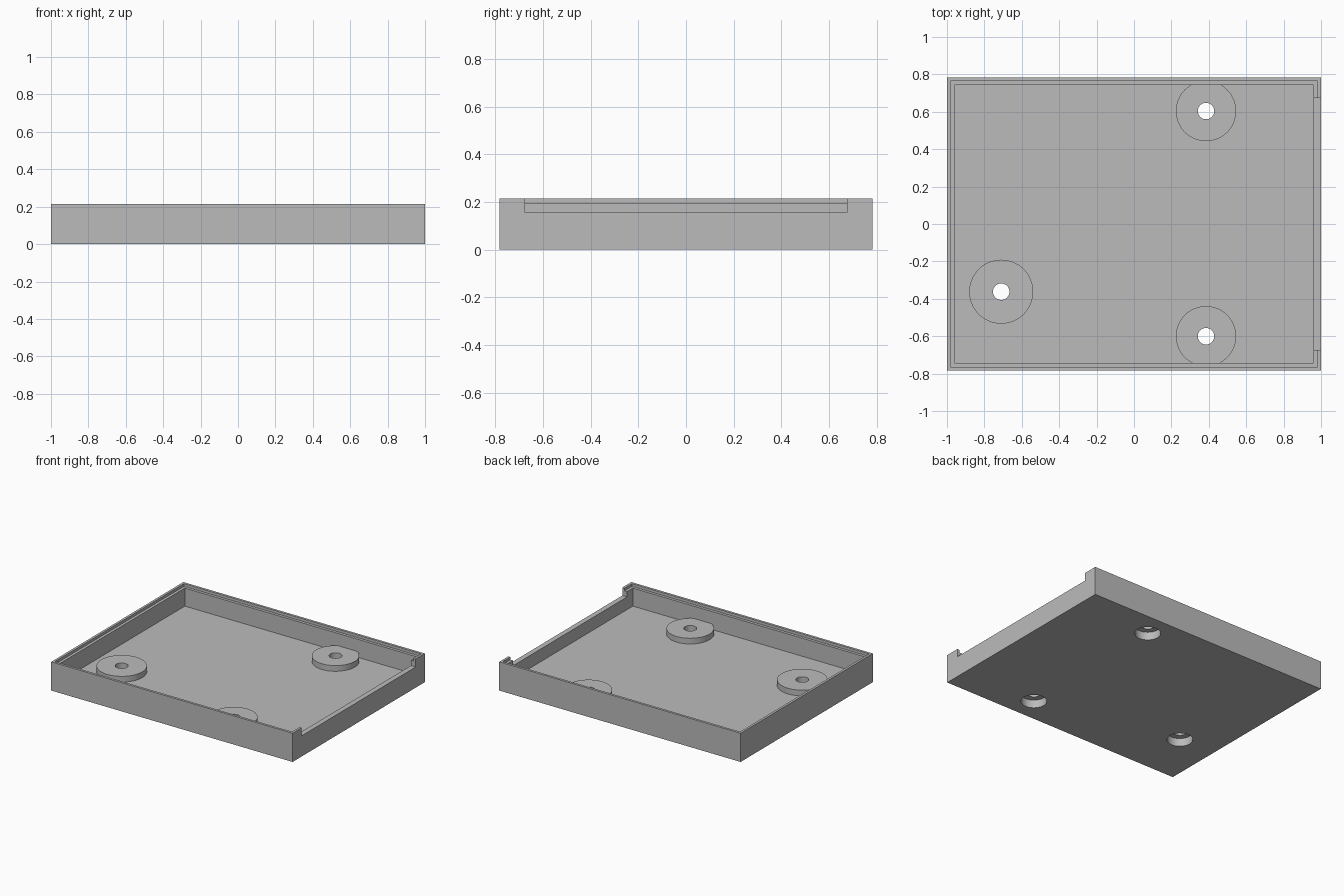
import bpy
import math

cube = bpy.data.objects.get("Cube")
if cube:
    bpy.data.objects.remove(cube, do_unlink=True)

grey = bpy.data.materials.new("light grey")
grey.use_nodes = True
colour = (0.5, 0.5, 0.5, 1)
grey.diffuse_color = colour
grey.node_tree.nodes["Principled BSDF"].inputs["Base Color"].default_value = colour

HX, HY, H = 1.0, 0.782, 0.215      # outer half sizes and height
FLOOR, BOSS_TOP = 0.06, 0.103      # inner floor and boss tops
LEDGE, NOTCH = 0.195, 0.155        # rim step and side opening
OVER = 0.3                         # cutters reach above the rim


def box(name, x0, x1, y0, y1, z0, z1):
    bpy.ops.mesh.primitive_cube_add(
        size=1, location=((x0 + x1) / 2, (y0 + y1) / 2, (z0 + z1) / 2))
    ob = bpy.context.object
    ob.name = name
    ob.scale = (x1 - x0, y1 - y0, z1 - z0)
    bpy.ops.object.transform_apply(location=True, rotation=False, scale=True)
    ob.data.materials.append(grey)
    return ob


def inset_box(name, inset, z0, z1):
    x, y = HX - inset, HY - inset
    return box(name, -x, x, -y, y, z0, z1)


def disc(name, x, y, radius, z0, z1):
    bpy.ops.mesh.primitive_cylinder_add(
        vertices=64, radius=radius, depth=z1 - z0, location=(x, y, (z0 + z1) / 2))
    ob = bpy.context.object
    ob.name = name
    ob.data.materials.append(grey)
    return ob


def combine(target, tool, operation):
    """Apply a boolean and discard the helper."""
    tool.hide_render = True
    mod = target.modifiers.new(operation.lower(), 'BOOLEAN')
    mod.operation = operation
    mod.solver = 'EXACT'
    mod.object = tool
    bpy.ops.object.select_all(action='DESELECT')
    target.select_set(True)
    bpy.context.view_layer.objects.active = target
    bpy.ops.object.modifier_apply(modifier=mod.name)
    bpy.data.objects.remove(tool, do_unlink=True)


# Open tray with a stepped rim
tray = inset_box("tray", 0, 0, H)
combine(tray, inset_box("cavity_cutter", 0.039, FLOOR, OVER), 'DIFFERENCE')
combine(tray, inset_box("rim_cutter", 0.018, LEDGE, OVER), 'DIFFERENCE')

# Long opening in the left wall
combine(tray, box("notch_cutter", 0.9, 1.1, -0.675, 0.675, NOTCH, OVER), 'DIFFERENCE')

# Round bosses with a screw hole and a wider recess underneath
for x, y, radius in ((0.385, 0.604, 0.161), (0.385, -0.6, 0.161), (-0.71, -0.362, 0.171)):
    combine(tray, disc("boss", x, y, radius, FLOOR - 0.02, BOSS_TOP), 'UNION')
    combine(tray, disc("hole_cutter", x, y, 0.044, -0.1, OVER), 'DIFFERENCE')
    combine(tray, disc("recess_cutter", x, y, 0.088, -0.1, FLOOR), 'DIFFERENCE')

bpy.ops.object.shade_smooth_by_angle(angle=math.radians(30))
